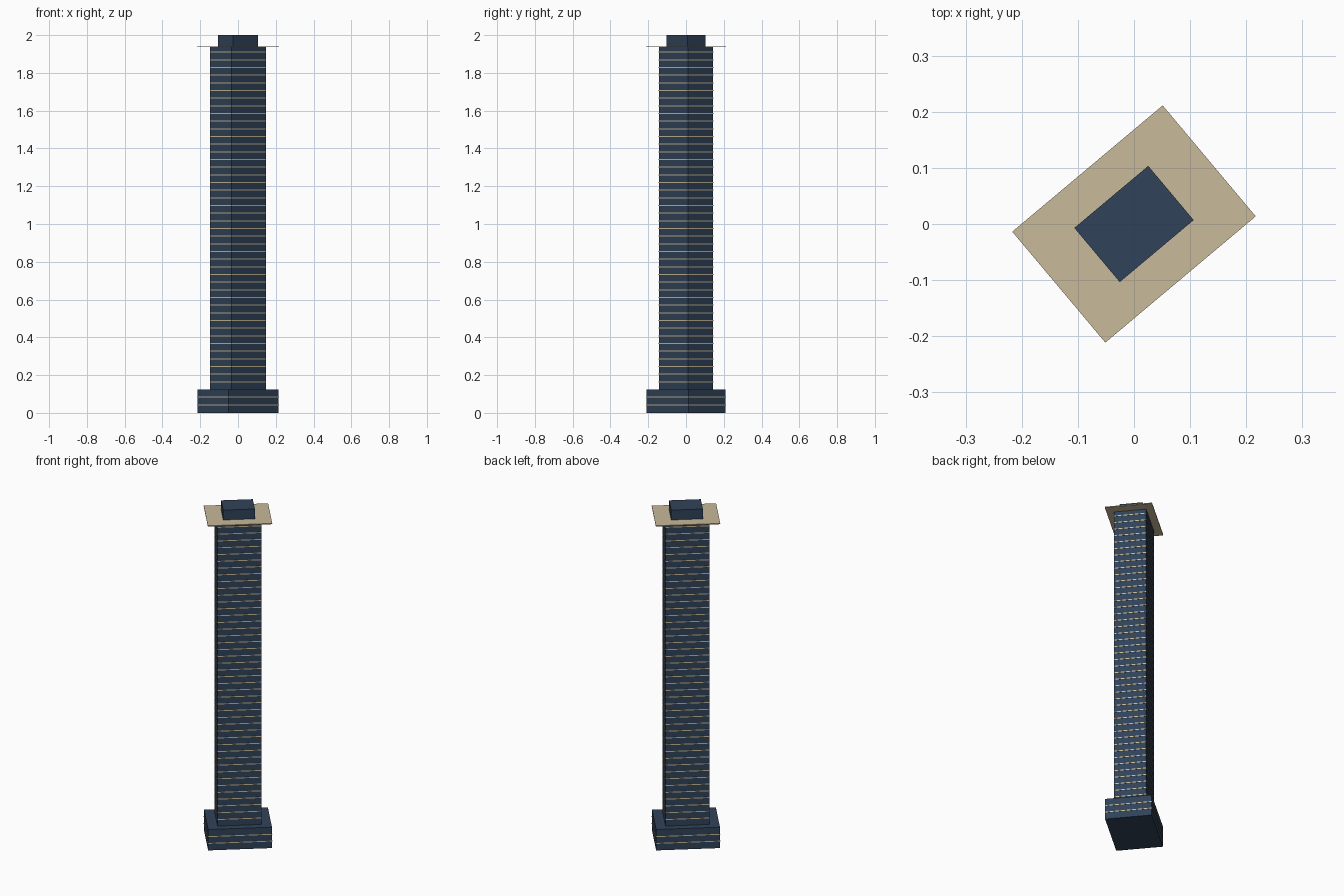
import bpy, math

if "Cube" in bpy.data.objects:
    bpy.data.objects.remove(bpy.data.objects["Cube"])

ANGLE = math.radians(40)
FLOOR = 0.0406
BAND = 0.005


def material(name, color):
    m = bpy.data.materials.new(name)
    m.diffuse_color = color
    m.use_nodes = True
    m.node_tree.nodes["Principled BSDF"].inputs["Base Color"].default_value = m.diffuse_color
    return m


glass = material("dark_blue_glass", (0.03, 0.055, 0.10, 1))
stone = material("tan_stone", (0.58, 0.49, 0.32, 1))


def box(name, w, d, z0, z1, mat):
    bpy.ops.mesh.primitive_cube_add(size=1, location=(0, 0, (z0 + z1) / 2),
                                    rotation=(0, 0, ANGLE))
    o = bpy.context.object
    o.name = name
    o.scale = (w, d, z1 - z0)
    o.data.materials.append(mat)
    return o


def bands(name, w, d, first, count):
    # thin floor slabs stacked with an array
    o = box(name, w, d, first - BAND / 2, first + BAND / 2, stone)
    bpy.ops.object.transform_apply(location=False, rotation=False, scale=True)
    a = o.modifiers.new("floors", 'ARRAY')
    a.count = count
    a.use_relative_offset = False
    a.use_constant_offset = True
    a.constant_offset_displace = (0, 0, FLOOR)


# main volumes
box("podium", 0.347, 0.255, 0, 0.125, glass)
box("tower_shaft", 0.238, 0.175, 0.125, 1.937, glass)
box("roof_slab", 0.350, 0.258, 1.936, 1.941, stone)
box("penthouse", 0.172, 0.126, 1.941, 2.0, glass)

# floor lines
bands("podium_floor_bands", 0.350, 0.258, 0.0424, 2)
bands("tower_floor_bands", 0.241, 0.178, 0.0424 + 3 * FLOOR, 44)
